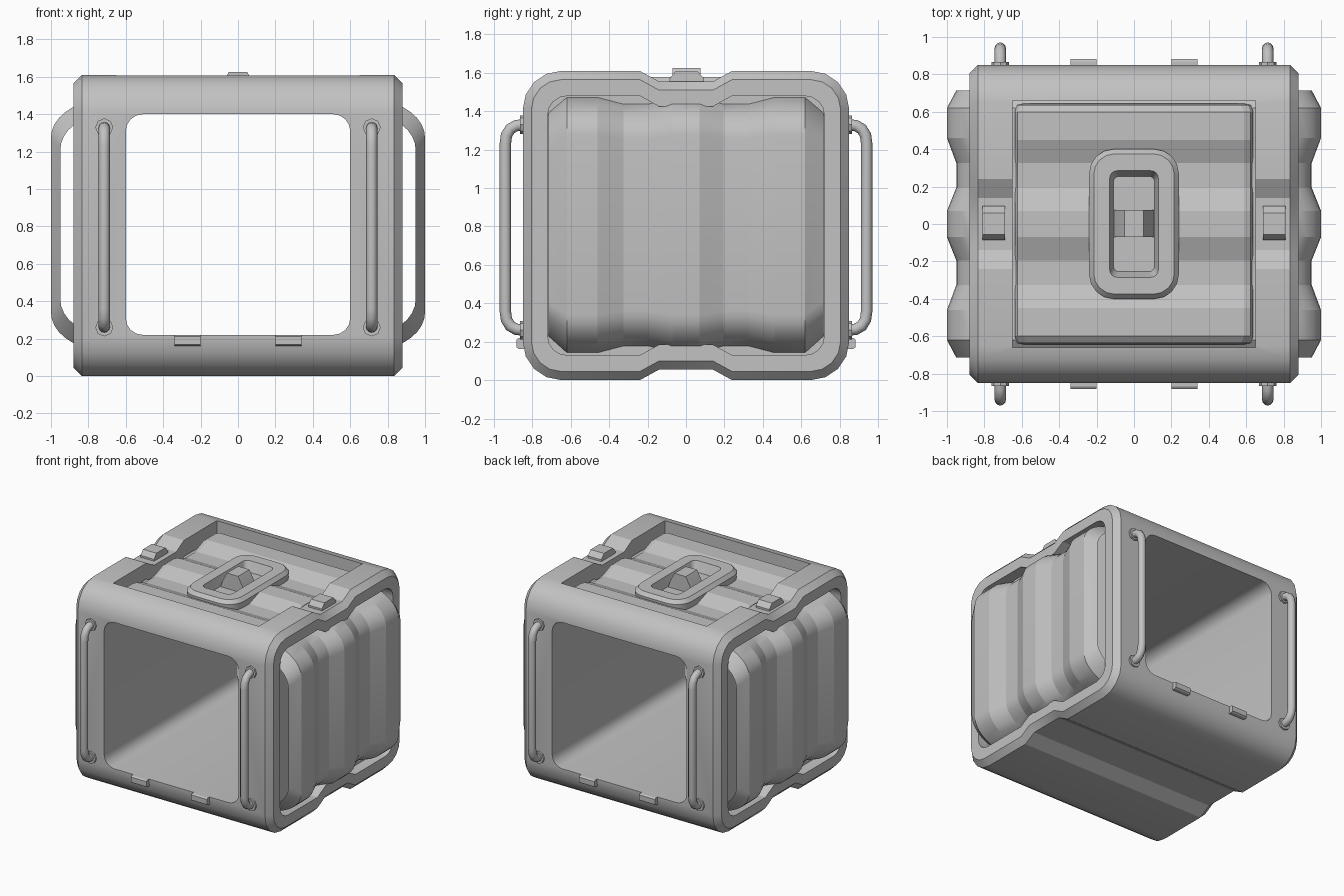
import bpy, bmesh, math
from mathutils import Vector

if "Cube" in bpy.data.objects:
    bpy.data.objects.remove(bpy.data.objects["Cube"])

grey = bpy.data.materials.new("grey")
grey.diffuse_color = (0.54, 0.54, 0.54, 1)
grey.use_nodes = True
grey.node_tree.nodes["Principled BSDF"].inputs["Base Color"].default_value = grey.diffuse_color


def finish(obj, angle):
    bpy.ops.object.select_all(action='DESELECT')
    obj.select_set(True)
    bpy.context.view_layer.objects.active = obj
    bpy.ops.object.shade_smooth_by_angle(angle=math.radians(angle))


def loft(name, loops, closed=False, cap0=False, cap1=False, angle=26):
    """Skin a list of equal-length point loops."""
    bm = bmesh.new()
    rows = [[bm.verts.new(p) for p in lp] for lp in loops]
    n = len(rows[0])
    pairs = list(zip(rows, rows[1:])) + ([(rows[-1], rows[0])] if closed else [])
    for a, b in pairs:
        for i in range(n):
            j = (i + 1) % n
            bm.faces.new((a[i], a[j], b[j], b[i]))
    if cap0:
        bm.faces.new(rows[0])
    if cap1:
        bm.faces.new(rows[-1])
    bmesh.ops.recalc_face_normals(bm, faces=bm.faces)
    me = bpy.data.meshes.new(name)
    bm.to_mesh(me)
    bm.free()
    me.materials.append(grey)
    obj = bpy.data.objects.new(name, me)
    bpy.context.collection.objects.link(obj)
    finish(obj, angle)
    return obj


def prism(name, loop, offset, angle=26):
    """Extrude a loop by an offset vector, both ends capped."""
    other = [tuple(Vector(p) + Vector(offset)) for p in loop]
    return loft(name, [loop, other], cap0=True, cap1=True, angle=angle)


def rounded(hw, hh, r, seg=4):
    """Rounded rectangle centred on the origin, counter-clockwise."""
    pts = []
    for k, (sx, sy) in enumerate([(1, 1), (-1, 1), (-1, -1), (1, -1)]):
        for i in range(seg + 1):
            a = math.pi / 2 * (k + i / seg)
            pts.append((sx * (hw - r) + r * math.cos(a), sy * (hh - r) + r * math.sin(a)))
    return pts


def cut(obj, cutter, angle=26):
    mod = obj.modifiers.new("cut", 'BOOLEAN')
    mod.operation = 'DIFFERENCE'
    mod.solver = 'EXACT'
    mod.object = cutter
    bpy.context.view_layer.objects.active = obj
    bpy.ops.object.modifier_apply(modifier=mod.name)
    bpy.data.objects.remove(cutter)
    finish(obj, angle)


# Outer frame: rounded profile with a shallow dent above and below
def frame_loop(x, d):
    pts = rounded(0.85 - d, 0.805 - d, max(0.2 - d, 0.1))
    top = [(0.24, 0.805 - d), (0.14, 0.75 - d), (-0.14, 0.75 - d), (-0.24, 0.805 - d)]
    pts = pts[:5] + top + pts[5:15] + [(-a, -b) for a, b in top] + pts[15:]
    return [(x, y, z + 0.805) for y, z in pts]


steps = [(-0.88, 0.13), (-0.88, 0.045), (-0.835, 0), (0.835, 0), (0.88, 0.045), (0.88, 0.13)]
frame = loft("outer_frame", [frame_loop(x, d) for x, d in steps], closed=True)


def tunnel_loop(y, grow=0.0):
    return [(x, y, z + 0.81) for x, z in rounded(0.6 + grow, 0.59 + grow, 0.09 + grow)]


cut(frame, prism("tunnel_cutter", tunnel_loop(-1.2), (0, 2.4, 0)))
cut(frame, prism("top_cutter", [(sx * 0.65, sy * 0.66, 1.3) for sx, sy in
                                [(-1, -1), (1, -1), (1, 1), (-1, 1)]], (0, 0, 0.6)))

# Tunnel lining running from front to back
loft("tunnel_lining", [tunnel_loop(-0.84), tunnel_loop(0.84),
                       tunnel_loop(0.84, 0.012), tunnel_loop(-0.84, 0.012)], closed=True)


# Ribbed body: rounded cross-sections stacked along y, ribs wrap around the sides
def body_loop(y, hx, z0, z1):
    arc = [math.pi / 2 * i / 9 for i in range(10)]
    top = [(hx - 0.32 * (1 - math.cos(a)), z1 - 0.21 * (1 - math.sin(a))) for a in arc]
    half = [(x, z0 + z1 - z) for x, z in reversed(top)] + top
    return [(x, y, z) for x, z in half] + [(-x, y, z) for x, z in reversed(half)]


def mirrored(half):
    return [(-y, s) for y, s in reversed(half)] + half


ridge, groove = (1.0, 0.13, 1.485), (0.95, 0.15, 1.465)
stations = mirrored([(0.07, ridge), (0.195, groove), (0.325, groove), (0.46, ridge),
                     (0.62, ridge), (0.715, (0.95, 0.2, 1.42))])
loft("ribbed_body", [body_loop(y, *s) for y, s in stations], angle=18)

# Bulkheads closing the gap between the body and the frame sides
for sx in (-1, 1):
    prism("side_bulkhead", frame_loop(sx * 0.78, 0.12), (sx * 0.01, 0, 0))


# Ribbed top panel filling the opening above
def panel_loop(y, z, hx):
    half = [(hx, 1.42), (hx, z - 0.045), (hx - 0.015, z - 0.015), (hx - 0.05, z)]
    return [(x, y, h) for x, h in half] + [(-x, y, h) for x, h in reversed(half)]


tops = mirrored([(0.07, (1.55, 0.637)), (0.195, (1.5, 0.637)), (0.325, (1.5, 0.637)),
                 (0.45, (1.55, 0.637)), (0.6, (1.55, 0.637)), (0.635, (1.525, 0.625)),
                 (0.645, (1.48, 0.6))])
panel = loft("top_panel", [panel_loop(y, *s) for y, s in tops], cap0=True, cap1=True, angle=18)
cut(panel, prism("cup_cutter", [(x, y, 1.49) for x, y in rounded(0.15, 0.3, 0.05)],
                 (0, 0, 0.3)), 18)

# Recessed cup on the top, with its small pull handle
cup = [(0.235, 0.395, 0.13, 1.48), (0.24, 0.4, 0.13, 1.55), (0.215, 0.375, 0.11, 1.578),
       (0.13, 0.285, 0.04, 1.578), (0.11, 0.255, 0.03, 1.5)]
loft("top_cup", [[(x, y, z) for x, y in rounded(w, h, r)] for w, h, r, z in cup],
     cap1=True)
prism("pull_handle", [(-0.11, -0.07, 1.49), (-0.09, -0.07, 1.55), (-0.05, -0.07, 1.625),
                      (0.05, -0.07, 1.625), (0.09, -0.07, 1.55), (0.11, -0.07, 1.49)],
      (0, 0.145, 0))

for sx in (-1, 1):
    # Clips in the top dents
    prism("top_clip", [(sx * 0.75 - 0.06, y, z) for y, z in
                       [(-0.085, 1.54), (-0.085, 1.57), (-0.055, 1.608),
                        (0.06, 1.608), (0.095, 1.57), (0.095, 1.54)]], (0.12, 0, 0))
    for sy in (-1, 1):
        # Tabs below the front and back openings
        prism("hinge_tab", [(sx * 0.27 - 0.07, sy * y, z) for y, z in
                            [(0.8, 0.162), (0.87, 0.162), (0.882, 0.17),
                             (0.882, 0.212), (0.87, 0.22), (0.8, 0.22)]], (0.14, 0, 0))
        # Upright bar handles with curved ends
        path = [(0.84, 0.26), (0.885, 0.265), (0.915, 0.282), (0.935, 0.315), (0.941, 0.36)]
        path += [(y, 1.59 - z) for y, z in reversed(path)]
        loops = []
        for i, (y, z) in enumerate(path):
            a, b = path[max(i - 1, 0)], path[min(i + 1, len(path) - 1)]
            t = Vector((b[0] - a[0], b[1] - a[1])).normalized()
            ring = []
            for k in range(12):
                c, s = (0.03 * f(math.tau * k / 12) for f in (math.cos, math.sin))
                ring.append((sx * 0.715 + c, sy * (y + s * t.y), z - s * t.x))
            loops.append(ring)
        loft("bar_handle", loops, cap0=True, cap1=True, angle=40)
        for z in (0.26, 1.33):
            prism("handle_washer", [(sx * 0.715 + 0.048 * math.cos(math.tau * k / 8),
                                     sy * 0.835, z + 0.048 * math.sin(math.tau * k / 8))
                                    for k in range(8)], (0, sy * 0.03, 0))
